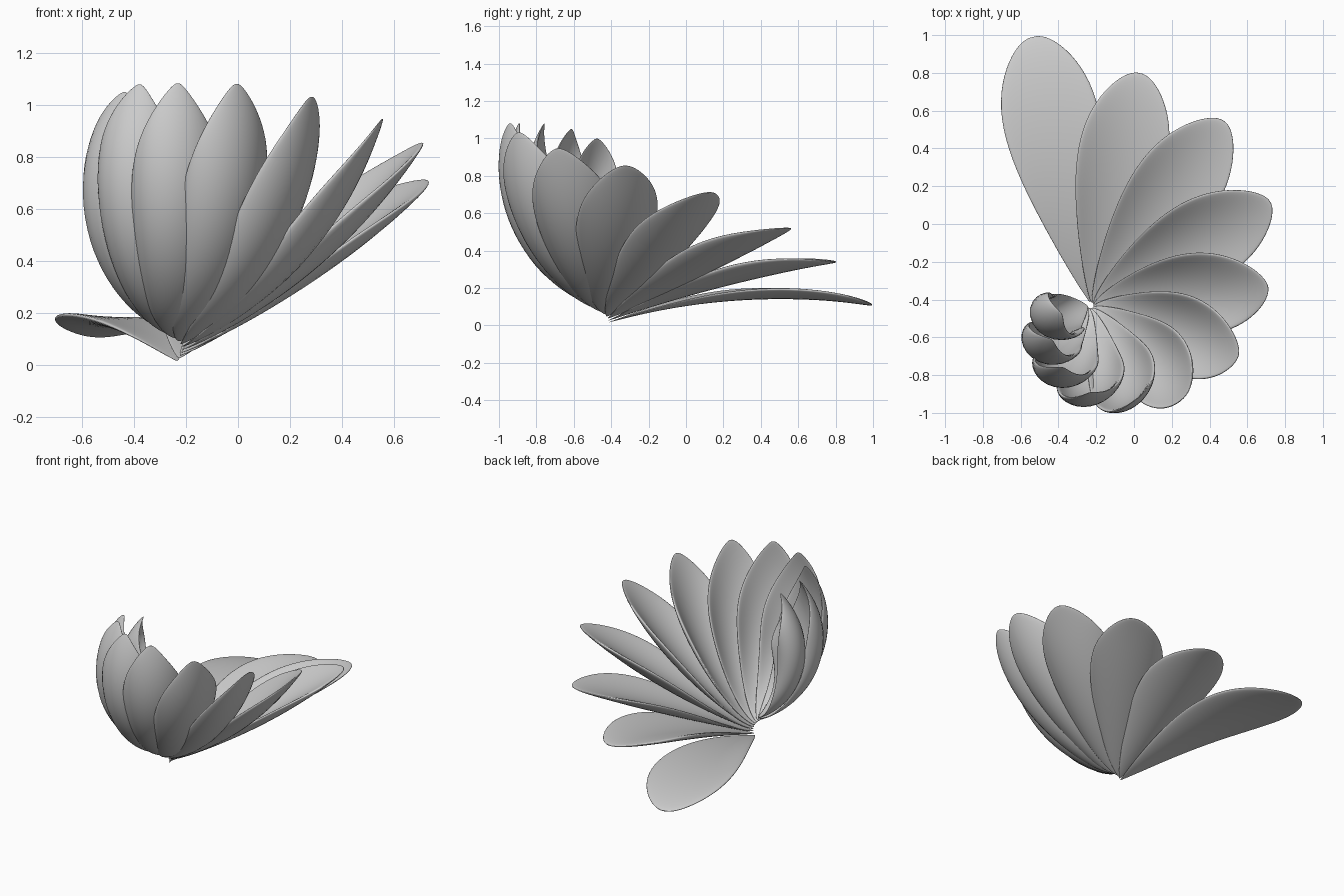
import bpy, bmesh, math
from mathutils import Vector

if "Cube" in bpy.data.objects:
    bpy.data.objects.remove(bpy.data.objects["Cube"])

CX, CY = -0.23, -0.43          # hub of the flower
# per petal: tip radius, tip height, outward sag of the spine, half width, cup angle
PETALS = [
    (1.455, 0.12, -0.080, 0.265, 0.15),
    (1.255, 0.35, -0.030, 0.255, 0.45),
    (1.200, 0.53,  0.005, 0.255, 0.55),
    (1.090, 0.72,  0.045, 0.255, 0.65),
    (0.935, 0.86,  0.085, 0.255, 0.75),
    (0.815, 0.950, 0.130, 0.255, 0.85),
    (0.680, 1.032, 0.180, 0.255, 0.95),
    (0.545, 1.078, 0.220, 0.255, 1.10),
    (0.450, 1.078, 0.250, 0.255, 1.25),
    (0.350, 1.072, 0.255, 0.250, 1.40),
    (0.265, 1.042, 0.250, 0.250, 1.60),
    (0.150, 0.990, 0.220, 0.270, 2.00),
]
NT, NU = 40, 40
THICK = 0.045


def spine(t, base, tip, sag):
    """Point and tangent (radius, height) on a circular arc from base to tip."""
    chord = tip - base
    c = chord.length
    d = chord / c
    n = Vector((d.y, -d.x))                    # outward / downward side
    half = 2 * math.atan2(2 * sag, c)          # half of the arc's angle
    if abs(half) < 1e-4:
        return base + chord * t, d
    r = c / (2 * math.sin(half))
    a = half * (2 * t - 1)
    p = base + chord * 0.5 + d * (r * math.sin(a)) + n * (r * (math.cos(a) - math.cos(half)))
    return p, d * math.cos(a) - n * math.sin(a)


def make_petal(i, spec):
    tip_r, tip_z, sag, width, cup = spec
    az = math.radians(102 - 24 * i)
    out = Vector((math.cos(az), math.sin(az), 0))
    side = Vector((-math.sin(az), math.cos(az), 0))
    up = Vector((0, 0, 1))
    hub = Vector((CX, CY, 0))
    base = Vector((0.015, 0.015 + 0.011 * i))
    f = min(i / 4, 1)                          # flat petals are widest nearer the tip
    p_exp = math.log(0.5) / math.log(0.70 - 0.09 * f)
    q_exp = 0.47 + 0.06 * f
    taper = 0.2 + 0.4 * min(max((i - 4) / 4, 0), 1)   # upright petals are pointed
    tilt = 0.20 * min(max((i - 2) / 3, 0), 1)  # overlapping petals lean under each other
    bm = bmesh.new()
    rows = []
    for k in range(NT + 1):
        t = 0.001 + 0.998 * (0.5 - 0.5 * math.cos(math.pi * k / NT))
        p, tan = spine(t, base, Vector((tip_r, tip_z)), sag)
        w = width * math.sin(math.pi * t ** p_exp) ** q_exp * (1 - taper * t ** 6)
        nrm = Vector((-tan.y, tan.x))          # inner side of the petal
        rad = width / (cup + 0.8 * (1 - t) ** 2)
        p = p - nrm * (0.012 * t ** 10)        # tip rolls outward
        th = 0.5 * THICK * (w / width) ** 0.8
        row = []
        for j in range(NU):                    # closed lens-shaped cross-section
            phi = 2 * math.pi * j / NU
            u, v = math.cos(phi), math.sin(phi)
            a = u * w / rad
            depth = th * (math.copysign(abs(v) ** 0.8, v) + 0.3)
            h = rad * (1 - math.cos(a)) + tilt * u * w + depth * math.cos(a)
            q = p + nrm * h
            s = rad * math.sin(a) - depth * math.sin(a)
            row.append(bm.verts.new(hub + out * q.x + up * max(q.y, 0.0) + side * s))
        rows.append(row)
    for r0, r1 in zip(rows, rows[1:]):
        for j in range(NU):
            n = (j + 1) % NU
            bm.faces.new((r0[j], r1[j], r1[n], r0[n]))
    bm.faces.new(rows[0])
    bm.faces.new(rows[-1])
    bmesh.ops.recalc_face_normals(bm, faces=bm.faces)
    for face in bm.faces:
        face.smooth = True
    me = bpy.data.meshes.new(f"petal_{i + 1}")
    bm.to_mesh(me)
    bm.free()
    ob = bpy.data.objects.new(f"petal_{i + 1}", me)
    bpy.context.collection.objects.link(ob)


# fan of petals spiralling from flat and open to upright and closed
for i, spec in enumerate(PETALS):
    make_petal(i, spec)
